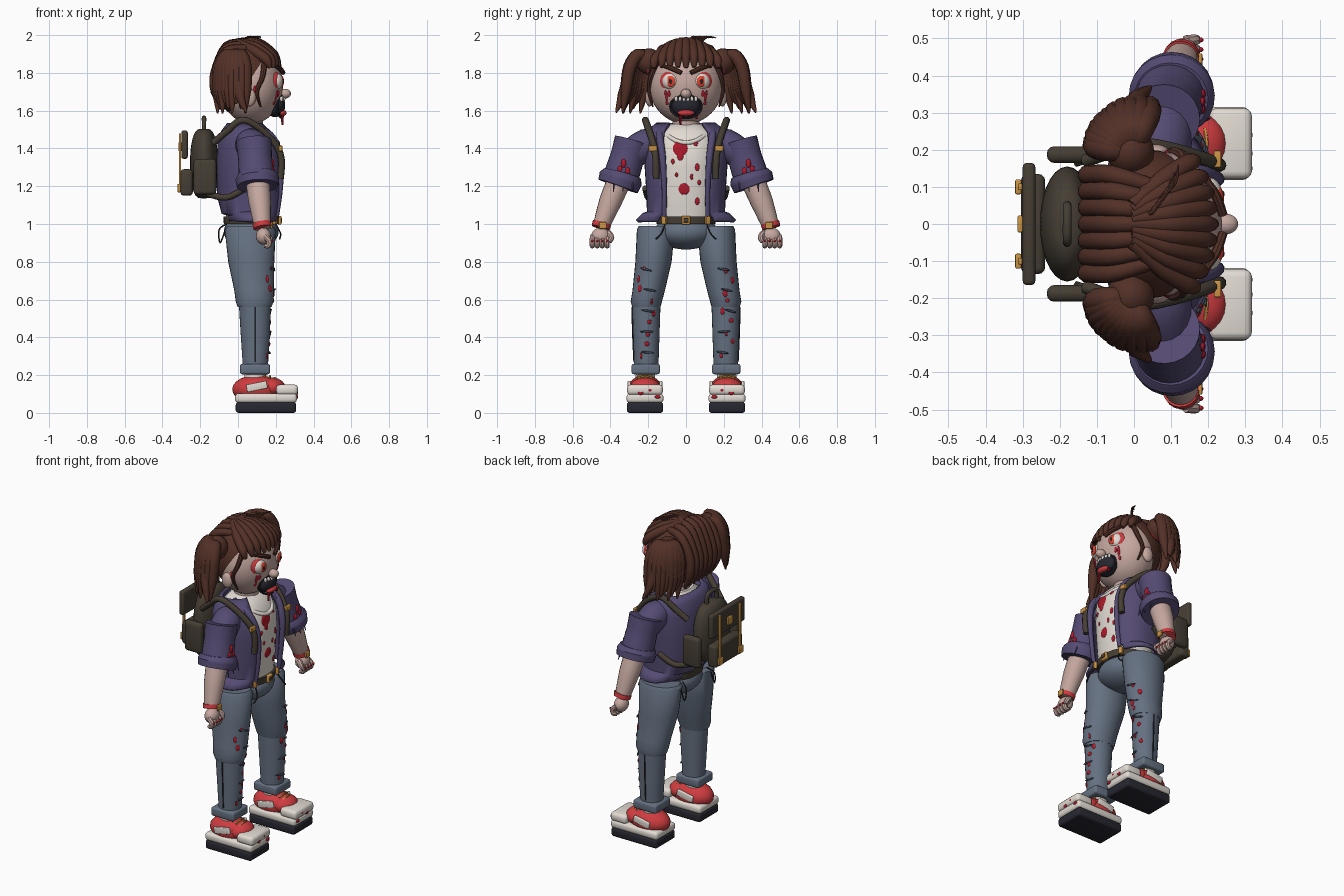
import bpy, bmesh, math, random
from mathutils import Vector, Matrix, Euler
from mathutils.bvhtree import BVHTree

if "Cube" in bpy.data.objects:
    bpy.data.objects.remove(bpy.data.objects["Cube"])
random.seed(4)
V = Vector

def mat(name, r, g, b):
    m = bpy.data.materials.new(name); m.diffuse_color = (r, g, b, 1); return m
SKIN = mat("skin", .56, .39, .35); PURPLE = mat("purple", .09, .07, .17); DENIM = mat("denim", .13, .165, .22)
RED = mat("red", .62, .045, .05); BLOOD = mat("blood", .42, .01, .025); CREAM = mat("cream", .76, .71, .65)
HAIR = mat("hair", .085, .03, .02); PACK = mat("canvas", .06, .048, .034); GOLD = mat("gold", .60, .30, .06)
DARK = mat("dark", .02, .02, .03); IRIS = mat("iris", .75, .06, .03); RIP = mat("rip", .05, .065, .09)

def finish(name, bm, m):
    bmesh.ops.recalc_face_normals(bm, faces=bm.faces)
    me = bpy.data.meshes.new(name); bm.to_mesh(me); bm.free()
    me.materials.append(m)
    o = bpy.data.objects.new(name, me); bpy.context.collection.objects.link(o); return o

def place(loc, size, rot=(0, 0, 0)):
    return Matrix.Translation(loc) @ Euler(rot).to_matrix().to_4x4() @ Matrix.Diagonal((*size, 1))

def ball(name, loc, r, m, rot=(0, 0, 0), n=20, mx=None):
    bm = bmesh.new()
    bmesh.ops.create_uvsphere(bm, u_segments=n, v_segments=max(6, n * 2 // 3), radius=1, matrix=mx or place(loc, r, rot))
    return finish(name, bm, m)

def box(name, loc, size, m, bev=.01, rot=(0, 0, 0)):
    bm = bmesh.new(); bmesh.ops.create_cube(bm, size=1, matrix=Matrix.Diagonal((*size, 1)))
    if bev: bmesh.ops.bevel(bm, geom=bm.edges[:], offset=bev, segments=3, profile=.5, affect='EDGES')
    bm.transform(place(loc, (1, 1, 1), rot)); return finish(name, bm, m)

def skin_rings(bm, rings, closed=True, caps=True):
    rs = [[bm.verts.new(p) for p in r] for r in rings]
    n = len(rs[0])
    for a, b in zip(rs, rs[1:]):
        for i in range(n if closed else n - 1):
            bm.faces.new((a[i], a[(i + 1) % n], b[(i + 1) % n], b[i]))
    if caps: bm.faces.new(rs[0]); bm.faces.new(rs[-1])

def loft(name, rings, m, n=28, p=1.0, gap=0, thick=0):
    """rings of (z, cx, cy, rx, ry); gap leaves an opening of that half angle at the front"""
    f = lambda v: math.copysign(abs(v) ** p, v)
    bm = bmesh.new(); out = []
    for z, cx, cy, rx, ry in rings:
        k = n + 1 if gap else n
        angs = [gap + (2 * math.pi - 2 * gap) * i / n for i in range(k)]
        out.append([V((cx + rx * f(math.cos(a)), cy + ry * f(math.sin(a)), z)) for a in angs])
    skin_rings(bm, out, not gap, not (gap or thick))
    o = finish(name, bm, m)
    if thick: s = o.modifiers.new("thickness", 'SOLIDIFY'); s.thickness = thick; s.offset = 0
    return o

def tube(name, pts, radii, m, n=10, sub=4):
    """smooth tube through points with radius interpolated along it"""
    P = [V(p) for p in pts]; R = radii if isinstance(radii, (list, tuple)) else [radii] * len(P)
    Q = [P[0]] + P + [P[-1]]; path = []
    for i in range(len(P) - 1):
        a, b, c, d = Q[i:i + 4]
        for j in range(sub):
            t = j / sub
            path.append((.5 * (2 * b + (c - a) * t + (2 * a - 5 * b + 4 * c - d) * t * t + (3 * b - a - 3 * c + d) * t ** 3),
                         R[i] + (R[i + 1] - R[i]) * t))
    path.append((P[-1], R[-1]))
    tan = [(path[min(i + 1, len(path) - 1)][0] - path[max(i - 1, 0)][0]).normalized() for i in range(len(path))]
    u = tan[0].orthogonal().normalized(); rings = []
    for (c, r), t in zip(path, tan):
        u = (u - t * u.dot(t)).normalized(); w = t.cross(u)
        rings.append([c + r * (math.cos(k * 2 * math.pi / n) * u + math.sin(k * 2 * math.pi / n) * w) for k in range(n)])
    bm = bmesh.new(); skin_rings(bm, rings); return finish(name, bm, m)

def spot(name, o, y, z, ry, rz, m, d=.005, roll=0):
    """flat blob lying on the front surface of an object"""
    me = o.data
    t = BVHTree.FromPolygons([v.co for v in me.vertices], [p.vertices[:] for p in me.polygons])
    hit, nor = t.ray_cast(V((2, y, z)), V((-1, 0, 0)))[:2]
    if hit:
        q = nor.to_track_quat('X', 'Z').to_matrix().to_4x4()
        return ball(name, 0, 0, m, n=12, mx=Matrix.Translation(hit) @ q @ Matrix.Rotation(roll, 4, 'X') @ Matrix.Diagonal((d, ry, rz, 1)))

# torso, shirt, jacket, belt
shirt = loft("shirt", [(1.0, .07, 0, .13, .15), (1.1, .07, 0, .14, .16), (1.3, .07, 0, .155, .165), (1.42, .07, 0, .145, .17), (1.49, .06, 0, .115, .15), (1.53, .05, 0, .075, .09)], CREAM, 32, .85)
loft("neck", [(1.42, .06, 0, .075, .075), (1.6, .06, 0, .07, .07)], SKIN)
tube("shirt_collar", [(.06, .13, 1.51), (.15, .1, 1.47), (.2, .05, 1.44), (.21, 0, 1.43), (.2, -.05, 1.44), (.15, -.1, 1.47), (.06, -.13, 1.51)], .012, CREAM)
loft("jacket", [(1.015, .085, 0, .13, .26), (1.05, .08, 0, .13, .225), (1.06, .07, 0, .15, .2), (1.15, .065, 0, .168, .2), (1.3, .065, 0, .17, .21), (1.42, .06, 0, .16, .215), (1.49, .05, 0, .13, .2), (1.53, .04, 0, .09, .15)], PURPLE, 36, .85, .55, .018)
loft("belt", [(1.0, .07, 0, .145, .155), (1.04, .07, 0, .148, .158)], PACK, 32, .85)
box("belt_buckle", (.22, 0, 1.02), (.02, .045, .045), GOLD, .005)
box("buckle_plate", (.228, 0, 1.02), (.012, .028, .022), PACK, .003)
ball("pelvis", (.07, 0, .96), (.145, .165, .095), DENIM, n=28)
for y, z, a, b in [(-.03, 1.4, .04, .04), (-.03, 1.365, .018, .03), (-.01, 1.185, .03, .03), (.06, 1.3, .012, .02), (-.07, 1.33, .009, .014), (.05, 1.43, .013, .02), (.06, 1.12, .012, .02), (-.05, 1.26, .008, .012), (.03, 1.25, .008, .016), (.07, 1.22, .009, .014)]:
    spot("shirt_stain", shirt, y, z, a, b, BLOOD)

# head and face
head = ball("head", (.07, 0, 1.735), (.168, .195, .205), SKIN, n=32)
ball("nose", (.247, 0, 1.69), (.034, .028, .026), SKIN)
ball("mouth", (.2, 0, 1.625), (.05, .078, .06), DARK, (0, .2, 0))
ring = [(.235, .082 * math.cos(a), 1.622 + .06 * math.sin(a)) for a in [i * math.pi / 6 for i in range(13)]]
tube("lips", [(x - abs(y) * .35, y, z) for x, y, z in ring], .007, DARK, 8)
ball("tongue", (.232, 0, 1.588), (.025, .045, .018), RED)
for i in range(6):
    y = (i - 2.5) * .021
    ball("upper_tooth", (.245 - abs(y) * .3, y, 1.662), (.009, .009, .015), CREAM, n=10)
for y, l in [(-.03, .05), (.055, .02)]:
    tube("mouth_drip", [(.235, y, 1.575), (.235, y, 1.575 - l)], [.008, .005], BLOOD, 8)

# hair cap cut away from the face, fringe and back strands
bm = bmesh.new()
bmesh.ops.create_uvsphere(bm, u_segments=32, v_segments=22, radius=1, matrix=place((.045, 0, 1.765), (.18, .2, .205)))
bmesh.ops.bisect_plane(bm, geom=bm.verts[:] + bm.edges[:] + bm.faces[:], plane_co=(.1, 0, 1.82), plane_no=(.85, 0, -.53), clear_outer=True)
finish("hair_cap", bm, HAIR)
for i in range(7):
    y = -.132 + i * .044
    k = 1 - (y / .24) ** 2
    tube("back_lock", [(.04, y * .8, 1.86 + .1 * k), (-.06, y, 1.85 + .09 * k), (-.12, y, 1.8), (-.12, y, 1.7), (-.08, y * .95, 1.6)], [.02, .026, .027, .025, .008], HAIR)
for i in range(9):
    t = (i - 4) / 4
    k = 1 - t * t
    tube("fringe_lock", [(-.005, t * .05, 1.965), (.08 + .02 * k, t * .12, 1.92 + .04 * k), (.15 + .04 * k, t * .165, 1.87 + .025 * k), (.17 + .05 * k, t * .17, 1.825 + .005 * (i % 2))], [.018, .028, .026, .01], HAIR)
for i in range(6):
    y = .04 + i * .02
    tube("stray_hair", [(.02 + i * .01, y * .5, 1.95), (.05 + i * .012, y * .8, 1.99), (.07 + i * .01, y + .02, 1.985)], [.008, .006, .002], HAIR, 6)

# backpack
loft("pack_body", [(1.32 + .185 * math.sin(a), -.18, 0, max(.004, .074 * math.cos(a) ** .55), max(.005, .155 * math.cos(a) ** .6)) for a in [math.pi * (i / 16 - .5) for i in range(17)]], PACK, 28)
box("pack_flap", (-.283, 0, 1.42), (.034, .33, .15), PACK, .012)
box("pack_back_pocket", (-.272, 0, 1.22), (.065, .27, .14), PACK, .018)
tube("pack_handle", [(-.18, -.05, 1.5), (-.18, -.04, 1.555), (-.18, .04, 1.555), (-.18, .05, 1.5)], .012, PACK)
box("pack_clasp", (-.307, 0, 1.41), (.014, .045, .05), GOLD, .004)

for s in (1, -1):
    S = lambda pts: [(x, y * s, z) for x, y, z in pts]
    # eyes, brows, ears, blood tears
    y = .085 * s
    rot = (0, 0, .3 * s)
    ball("eye_rim", (.195, y, 1.755), (.03, .055, .055), RED, rot)
    ball("eye_white", (.208, y, 1.755), (.03, .042, .042), CREAM, rot)
    ball("iris", (.231, y - .003 * s, 1.755), (.01, .026, .03), IRIS, rot)
    ball("pupil", (.239, y - .003 * s, 1.755), (.005, .008, .014), DARK, rot)
    tube("eyebrow", S([(.24, .025, 1.80), (.22, .08, 1.825), (.185, .135, 1.84)]), [.012, .013, .006], HAIR, 8)
    ball("ear", (.06, .193 * s, 1.67), (.035, .022, .048), SKIN)
    for yy, z, l in [(.105, 1.68, .03), (.09, 1.69, .018), (.1, 1.64, .012)]:
        spot("blood_tear", head, yy * s, z, .008, l, BLOOD)
    tube("temple_lock", S([(.14, .15, 1.86), (.13, .185, 1.78), (.1, .195, 1.7), (.12, .175, 1.62)]), [.016, .014, .011, .004], HAIR, 8)
    ball("temple_wound", (.09, .19 * s, 1.7), (.01, .008, .035), BLOOD)
    # pigtail: locks fan out from the root and gather again at the tips
    ball("pigtail_root", (-.01, .195 * s, 1.86), (.065, .065, .07), HAIR)
    tube("hair_tie", S([(-.01 + .05 * math.cos(a), .2, 1.85 + .05 * math.sin(a)) for a in [i * math.pi / 4 for i in range(9)]]), .012, RED, 8)
    for i in range(10):
        a = math.radians(64 + i * 12)
        r = .16 - .03 * min(i, 5) / 5
        c, d = math.cos(a), math.sin(a)
        def q(k, z, g=0):
            x, y = -.01 + k * r * c, .195 + k * r * d
            return (x + (-.02 - x) * g, y + (.31 - y) * g, z)
        tube("pigtail_lock", S([q(.1, 1.87), q(.4, 1.895), q(.7, 1.83), q(.85, 1.71, .1), q(1.05, 1.585 + .025 * (i % 3), .3)]), [.03, .034, .034, .029, .004], HAIR)
    tube("pigtail_tip", S([(0, .3, 1.8), (.01, .335, 1.68), (.045, .37, 1.59)]), [.03, .028, .004], HAIR)
    # sleeve, cuff, arm, hand
    tube("shoulder", S([(.06, .13, 1.42), (.07, .21, 1.42), (.085, .285, 1.37)]), [.075, .085, .08], PURPLE, 20)
    tube("sleeve", S([(.083, .285, 1.44), (.09, .312, 1.35), (.1, .35, 1.23)]), [.095, .09, .096], PURPLE, 24)
    tube("sleeve_cuff", S([(.1, .338, 1.268), (.102, .346, 1.24), (.104, .36, 1.2)]), [.1, .116, .11], PURPLE, 24)
    tube("forearm", S([(.1, .34, 1.26), (.115, .4, 1.12), (.13, .452, .98)]), [.066, .06, .042], SKIN, 18)
    tube("wristband", S([(.126, .445, 1.005), (.13, .452, .98)]), [.05, .049], RED, 18)
    box("wristband_clasp", (.178, .44 * s, .992), (.012, .04, .035), GOLD, .004)
    ball("palm", (.135, .452 * s, .935), (.04, .05, .045), SKIN)
    for i in range(4):
        fy = .415 + i * .026
        tube("finger", S([(.14, fy, .935), (.165, fy + .003, .91), (.16, fy + .003, .885), (.14, fy, .885)]), [.016, .015, .014, .011], SKIN, 8)
        ball("bloody_knuckle", (.18, (fy + .003) * s, .912), (.007, .007, .007), BLOOD, n=10)
    tube("thumb", S([(.14, .41, .95), (.165, .395, .93), (.175, .405, .905)]), [.018, .016, .011], SKIN, 8)
    for yy, z, l in [(.33, 1.32, .025), (.35, 1.29, .018), (.31, 1.28, .02)]:
        ball("sleeve_stain", (.183, yy * s, z), (.01, .014, l), BLOOD, n=10)
    for yy in (.28, .33, .38):
        tube("cuff_thread", S([(.19, yy, 1.22), (.205, yy + .005, 1.17)]), [.006, .002], PURPLE, 6)
    # lapel, shoulder strap and side pocket of the pack
    tube("lapel", S([(.06, .13, 1.52), (.17, .14, 1.47), (.222, .125, 1.36), (.225, .115, 1.2), (.205, .115, 1.04)]), [.018, .02, .018, .014, .012], PURPLE)
    tube("pack_strap", S([(-.13, .17, 1.43), (-.06, .195, 1.49), (.02, .215, 1.55), (.11, .2, 1.51), (.2, .172, 1.42), (.23, .16, 1.34), (.225, .158, 1.24)]), .018, PACK)
    tube("lower_strap", S([(-.16, .17, 1.16), (-.06, .2, 1.14), (.04, .215, 1.19)]), .017, PACK)
    box("strap_buckle", (.225, .175 * s, 1.4), (.02, .045, .03), GOLD, .004)
    box("pack_side_pocket", (-.175, .187 * s, 1.25), (.12, .045, .19), PACK, .02)
    box("pack_belt", (-.307, .1 * s, 1.33), (.012, .018, .3), GOLD, .003)
    box("pack_belt_buckle", (-.312, .1 * s, 1.19), (.016, .04, .045), GOLD, .004)
    box("belt_stud", (.195, .115 * s, 1.02), (.02, .025, .045), GOLD, .004, (0, 0, .5 * s))
    tube("belt_cord", S([(.2, .11, 1.0), (.225, .13, .95), (.22, .16, .92)]), .004, DARK, 6)
    tube("hip_cord", S([(-.06, .12, 1.0), (-.1, .14, .97), (-.095, .15, .9), (-.07, .15, .96)]), .004, DARK, 6)
    # jeans leg
    g = lambda z, cx, cy, rx, ry: (z, cx, cy * s, rx, ry)
    thigh = loft("thigh", [g(.99, .065, .16, .12, .09), g(.97, .065, .16, .135, .1), g(.8, .07, .172, .122, .096), g(.65, .085, .197, .105, .086), g(.59, .088, .21, .1, .083), g(.56, .088, .21, .09, .075)], DENIM)
    shin = loft("shin", [g(.6, .088, .21, .085, .076), g(.42, .092, .21, .078, .07), g(.24, .092, .21, .066, .064)], DENIM)
    box("jeans_cuff", (.09, .213 * s, .232), (.16, .15, .055), DENIM, .012)
    tube("side_seam", S([(.09, .286, .56), (.09, .281, .4), (.09, .275, .27)]), .004, DARK, 6)
    for i in range(9):
        z = .3 + i * .055
        leg = shin if z < .57 else thigh
        spot("jeans_stain", leg, (.21 + random.uniform(-.045, .045)) * s, z + random.uniform(0, .03), random.uniform(.006, .014), random.uniform(.01, .02), BLOOD)
        if i % 2 == 0:
            spot("jeans_rip", leg, (.21 + random.uniform(-.02, .03)) * s, z + .02, .036, .006, RIP, .006, random.uniform(-.3, .1))
    # shoe
    y = .217 * s
    loft("ankle", [g(.13, .09, .215, .06, .055), g(.22, .09, .215, .055, .05)], CREAM)
    box("outsole", (.148, y, .028), (.32, .192, .056), DARK, .014)
    box("midsole", (.148, y, .078), (.328, .196, .05), CREAM, .018)
    box("toe_cap", (.26, y, .122), (.115, .19, .056), CREAM, .02)
    ball("shoe_upper", (.1, y, .125), (.13, .09, .075), RED, n=24)
    ball("shoe_toe", (.18, y, .135), (.07, .08, .052), RED)
    for t in (1, -1):
        box("shoe_stripe", (.1, y + .084 * t, .14), (.11, .016, .04), CREAM, .005, (0, -.2, 0))
    for i in range(3):
        tube("shoe_lace", [(.14 + i * .025, y - .04, .19 - i * .008), (.145 + i * .025, y, .203 - i * .009), (.14 + i * .025, y + .04, .19 - i * .008)], .006, GOLD, 6)
    for yy, z in [(.15, .085), (.19, .12), (.24, .105)]:
        ball("shoe_stain", (.313, yy * s, z), (.006, .016, .01), BLOOD, n=10)

bpy.ops.object.select_all(action='SELECT')
bpy.context.view_layer.objects.active = head
bpy.ops.object.shade_smooth_by_angle(angle=math.radians(40))

for m in bpy.data.materials:
    if m.users and not m.is_grease_pencil:
        m.use_nodes = True
        m.node_tree.nodes["Principled BSDF"].inputs["Base Color"].default_value = m.diffuse_color
